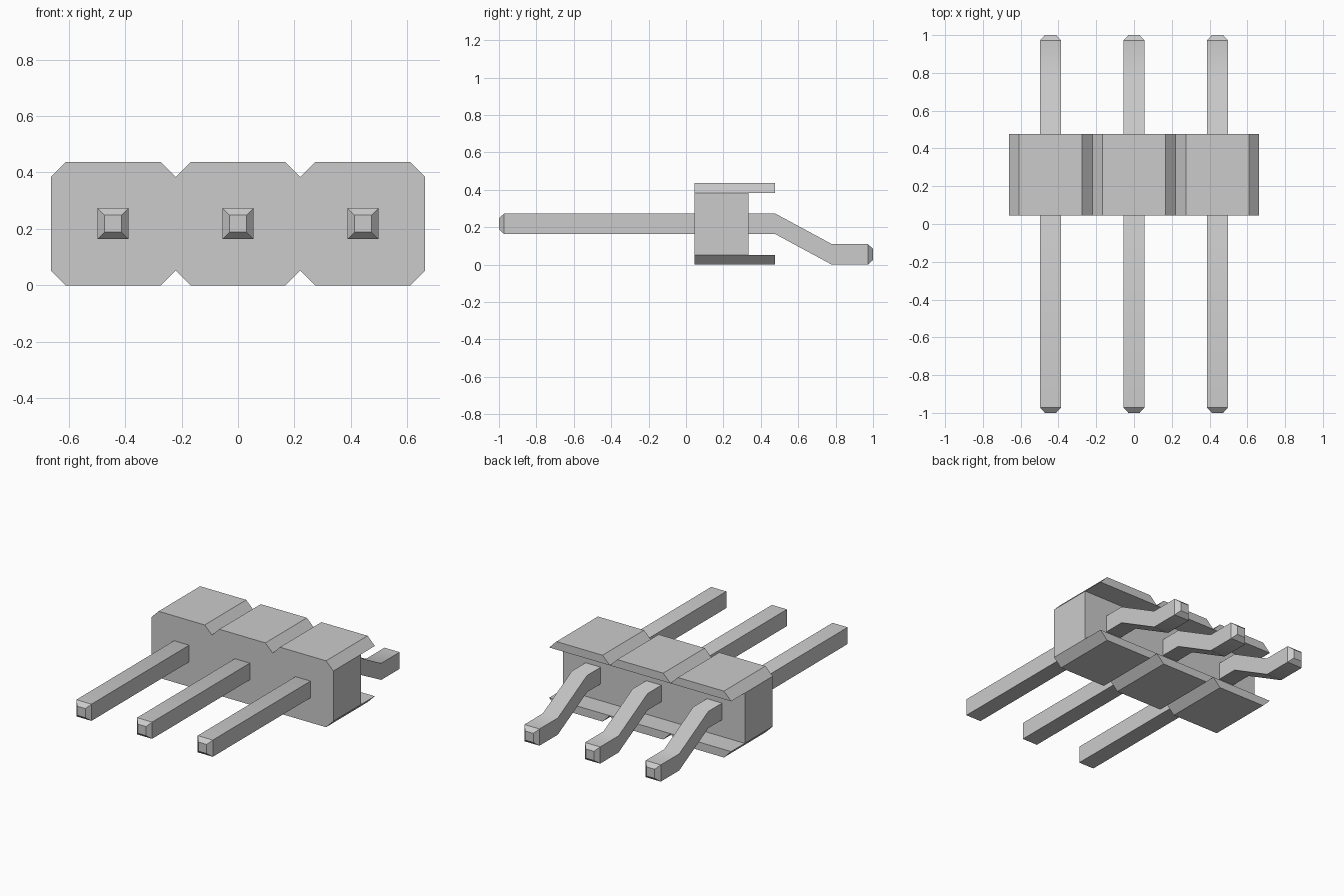
import bpy
import bmesh

cube = bpy.data.objects.get("Cube")
if cube:
    bpy.data.objects.remove(cube, do_unlink=True)

PITCH = 0.442                            # spacing between pins
HEIGHT, CHAMFER = 0.437, 0.053           # housing height and bevelled corners
FRONT, RECESS, BACK = 0.045, 0.335, 0.477
CENTRES = [-PITCH, 0, PITCH]

grey = bpy.data.materials.new("neutral grey")
grey.use_nodes = True
grey.diffuse_color = (0.6, 0.6, 0.6, 1)
grey.node_tree.nodes["Principled BSDF"].inputs["Base Color"].default_value = (0.6, 0.6, 0.6, 1)


def finish(name, bm):
    """Weld the mesh, turn it outward and add it to the scene."""
    bmesh.ops.remove_doubles(bm, verts=bm.verts, dist=0.0005)
    bmesh.ops.recalc_face_normals(bm, faces=bm.faces)
    mesh = bpy.data.meshes.new(name)
    bm.to_mesh(mesh)
    bm.free()
    mesh.materials.append(grey)
    obj = bpy.data.objects.new(name, mesh)
    bpy.context.collection.objects.link(obj)
    bpy.ops.object.select_all(action="DESELECT")
    obj.select_set(True)
    bpy.context.view_layer.objects.active = obj
    bpy.ops.object.shade_smooth_by_angle()
    return obj


def face(bm, points):
    bm.faces.new([bm.verts.new(p) for p in points])


def cap(bm, outline, y):
    face(bm, [(x, y, z) for x, z in outline])


def walls(bm, outline, y0, y1):
    """Closed band that sweeps an outline along y."""
    for (xa, za), (xb, zb) in zip(outline, outline[1:] + outline[:1]):
        face(bm, [(xa, y0, za), (xb, y0, zb), (xb, y1, zb), (xa, y1, za)])


def flip(outline):
    return [(x, HEIGHT - z) for x, z in outline]


# Housing: three chamfered cells, with a recess between two flanges at the back
shoulder = HEIGHT - CHAMFER
half = PITCH / 2
flanges = [[(c - half, shoulder), (c - half + CHAMFER, HEIGHT),
            (c + half - CHAMFER, HEIGHT), (c + half, shoulder)] for c in CENTRES]
top = [p for f in flanges for p in f[:3]] + [flanges[-1][-1]]
outline = top + flip(top)[::-1]
inner = [(x, z) for x, z in top if z == shoulder]

body = bmesh.new()
cap(body, outline, FRONT)
walls(body, outline, FRONT, RECESS)
cap(body, inner + flip(inner)[::-1], RECESS)
for trapezoid in flanges:
    for profile in (trapezoid, flip(trapezoid)):
        walls(body, profile, RECESS, BACK)
        cap(body, profile, BACK)
finish("housing", body)

# Pins: square wire with tapered tips, bent down to the board at the back
WIRE, TIP, TAPER = 0.055, 0.03, 0.028
AXIS, FOOT = HEIGHT / 2, WIRE
STATIONS = [(-1, AXIS, TIP), (TAPER - 1, AXIS, WIRE), (BACK, AXIS, WIRE),
            (0.78, FOOT, WIRE), (1 - TAPER, FOOT, WIRE), (1, FOOT, TIP)]

for side, centre in zip(("right", "middle", "left"), CENTRES):
    pin = bmesh.new()
    rings = [[(centre + sx * r, y, z + sz * r)
              for sx, sz in ((-1, -1), (1, -1), (1, 1), (-1, 1))]
             for y, z, r in STATIONS]
    face(pin, rings[0])
    face(pin, rings[-1])
    for a, b in zip(rings, rings[1:]):
        for i in range(4):
            j = (i + 1) % 4
            face(pin, [a[i], a[j], b[j], b[i]])
    finish(side + "_pin", pin)
